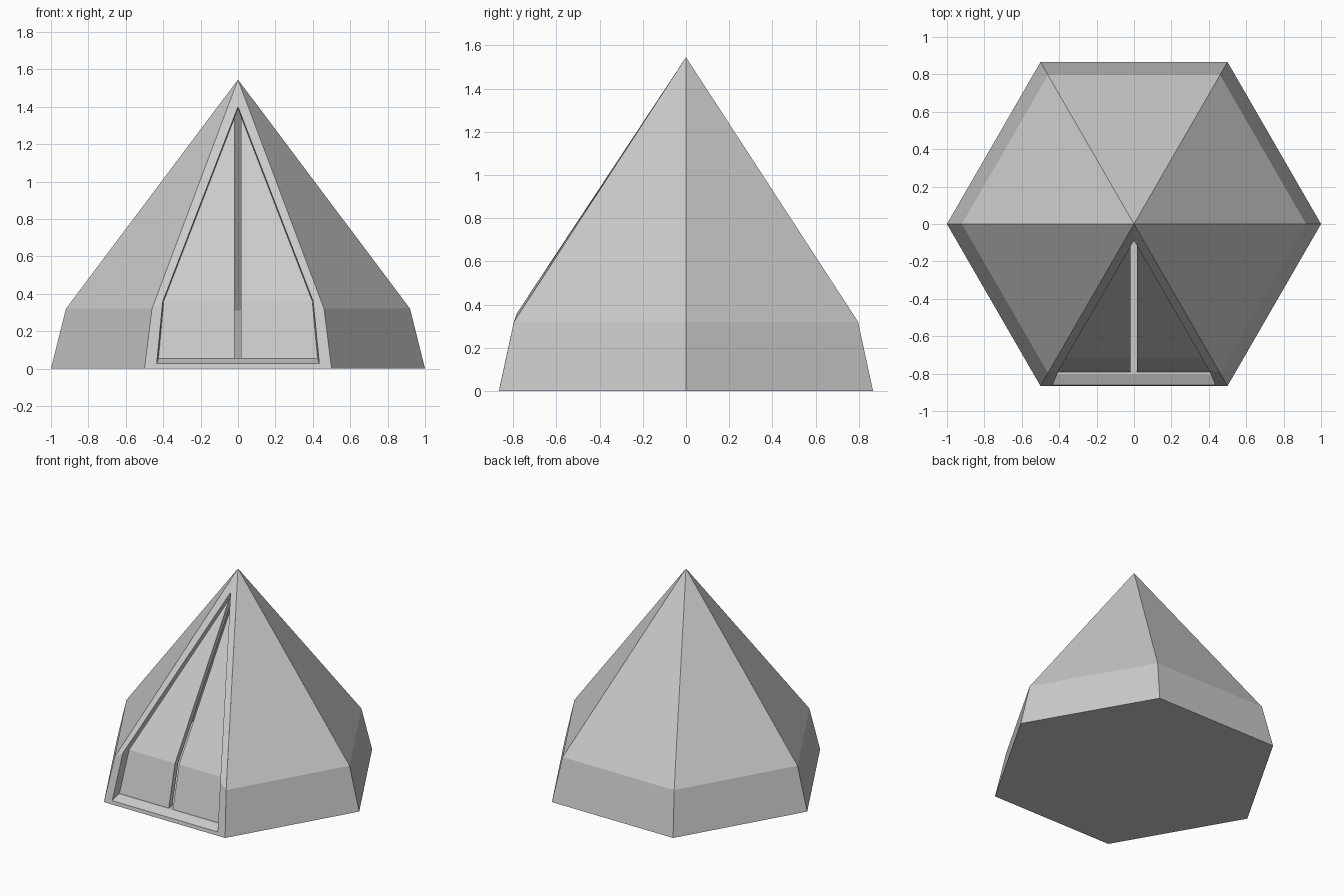
import bpy
from math import cos, sin, radians

if "Cube" in bpy.data.objects:
    bpy.data.objects.remove(bpy.data.objects["Cube"])


def make(name, verts, faces):
    mesh = bpy.data.meshes.new(name)
    mesh.from_pydata(verts, [], faces)
    mesh.update()
    obj = bpy.data.objects.new(name, mesh)
    bpy.context.collection.objects.link(obj)
    return obj


def ring(radius, z):
    # starts at the right front corner and ends at the left front corner
    return [(radius * cos(radians(-60 + 60 * i)),
             radius * sin(radians(-60 + 60 * i)), z) for i in range(6)]


def hex_tent(name, r0, z0, r1, z1, top, inward=False):
    # five closed sides and a floor, front side left open
    verts = ring(r0, z0) + ring(r1, z1) + [(0, 0, top)]
    faces = [tuple(range(5, -1, -1))]
    for i in range(5):
        faces += [(i, i + 1, i + 7, i + 6), (i + 6, i + 7, 12)]
    if inward:
        faces = [f[::-1] for f in faces]
    return make(name, verts, faces)


def outline(xb, yb, zb, xk, yk, zk, yt, zt):
    # left bottom, left knee, top, right knee, right bottom
    return [(-xb, yb, zb), (-xk, yk, zk), (0, yt, zt),
            (xk, yk, zk), (xb, yb, zb)]


# Outer canvas and inner lining
hex_tent("tent_canvas", 1.0, 0, 0.92, 0.32, 1.545)
hex_tent("tent_lining", 0.93, 0.055, 0.85, 0.31, 1.44, True)

# Door frame: raised border plus the reveal going inwards
outer = outline(0.5, -0.866, 0, 0.46, -0.797, 0.32, 0, 1.545)
edge = outline(0.435, -0.861, 0.026, 0.402, -0.783, 0.36, -0.088, 1.40)
inner = outline(0.425, -0.79, 0.055, 0.397, -0.715, 0.36, -0.045, 1.388)
faces = []
for a in (0, 5):
    for i in range(5):
        j = (i + 1) % 5
        faces.append((a + i, a + j, a + 5 + j, a + 5 + i)[::-1])
make("door_frame", outer + edge + inner, faces)

# Two door flaps with a narrow slit between them
(xb, yb, zb), (xk, yk, zk) = inner[4], inner[3]
yt, zt = inner[2][1:]
for name, side, gap in (("left_flap", -1, 0.019), ("right_flap", 1, 0.015)):
    t = gap / xk
    verts = [(side * gap, yb, zb), (side * xb, yb, zb),
             (side * xk, yk, zk), (side * gap, yk, zk),
             (side * gap, yt + (yk - yt) * t, zt + (zk - zt) * t)]
    faces = [(0, 1, 2, 3), (3, 2, 4)]
    if side < 0:
        faces = [f[::-1] for f in faces]
    flap = make(name, verts, faces)
    mod = flap.modifiers.new("thickness", "SOLIDIFY")
    mod.thickness = 0.04
    mod.offset = -1

# Floor strip joining the door sill to the lining
make("floor_sill", [(-0.425, -0.79, 0.055), (0.425, -0.79, 0.055),
                    (0.425, -0.7, 0.055), (-0.425, -0.7, 0.055)], [(0, 1, 2, 3)])
